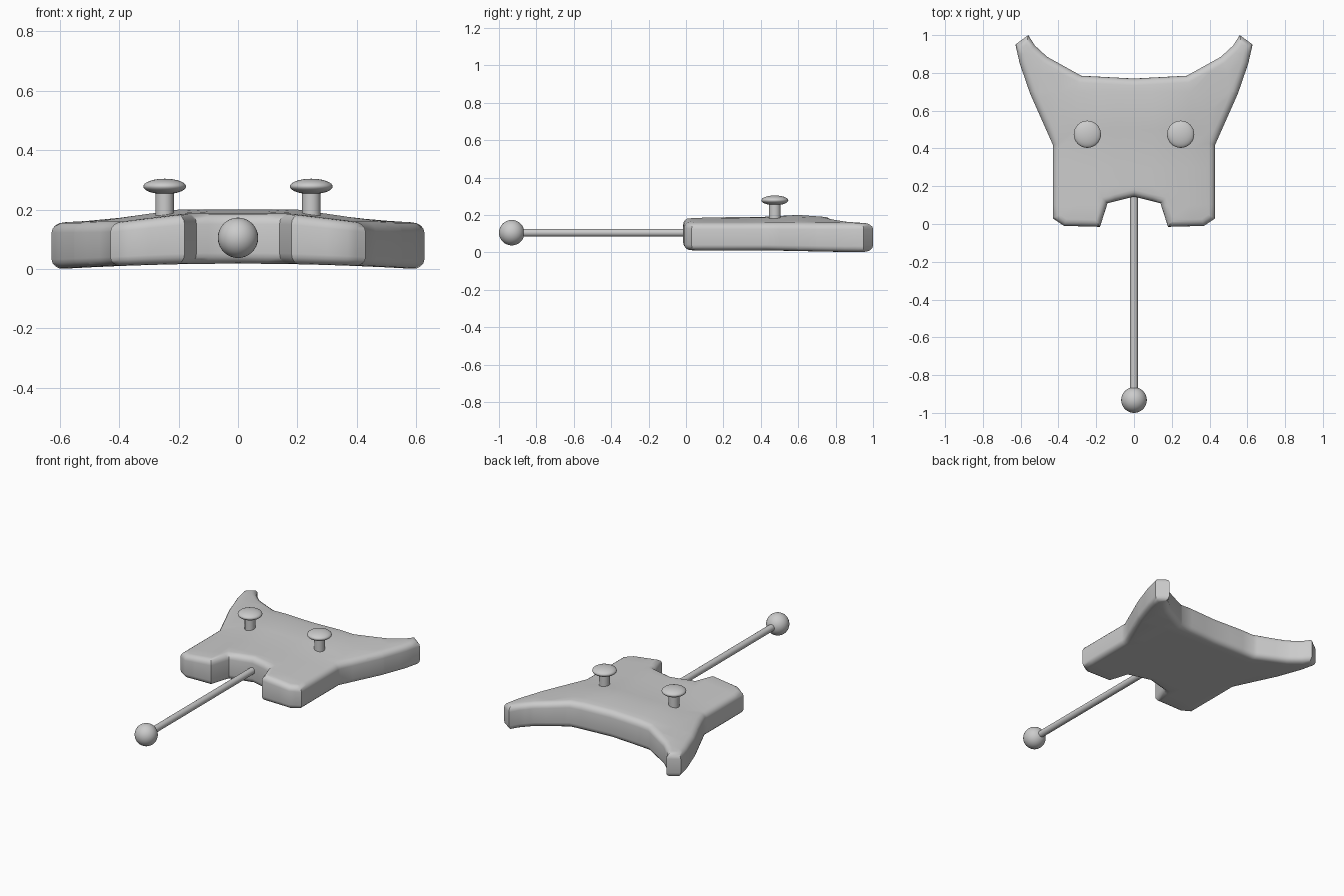
import bpy, bmesh, math
from mathutils import Vector

if "Cube" in bpy.data.objects:
    bpy.data.objects.remove(bpy.data.objects["Cube"])


def ramp(t, pts):
    # piecewise-linear lookup
    if t <= pts[0][0]:
        return pts[0][1]
    for (a, va), (b, vb) in zip(pts, pts[1:]):
        if t <= b:
            return va + (vb - va) * (t - a) / (b - a)
    return pts[-1][1]


def smooth(ob, angle=40):
    bpy.ops.object.select_all(action='DESELECT')
    ob.select_set(True)
    bpy.context.view_layer.objects.active = ob
    bpy.ops.object.shade_smooth_by_angle(angle=math.radians(angle))


# body: half outline mirrored, extruded and rounded
half = [(0.14, 0.11), (0.18, -0.015), (0.37, -0.01), (0.43, 0.03), (0.43, 0.42),
        (0.55, 0.69), (0.605, 0.85), (0.628, 0.95), (0.56, 1.0), (0.525, 0.945),
        (0.46, 0.885), (0.28, 0.785)]
outline = [(0, 0.145)] + half + [(0, 0.77)] + [(-x, y) for x, y in reversed(half)]
H = 0.17
bm = bmesh.new()
base = bm.faces.new([bm.verts.new((x, y, 0)) for x, y in outline])
ext = bmesh.ops.extrude_face_region(bm, geom=[base], use_keep_orig=True)
bmesh.ops.translate(bm, vec=(0, 0, H), verts=[g for g in ext['geom'] if isinstance(g, bmesh.types.BMVert)])
bmesh.ops.recalc_face_normals(bm, faces=bm.faces[:])
rims = [e for e in bm.edges if abs(e.verts[0].co.z - e.verts[1].co.z) < 1e-5]
bmesh.ops.bevel(bm, geom=rims, offset=0.036, segments=4, profile=0.5, affect='EDGES', clamp_overlap=True)

# slice the body so its top can be crowned
cuts = [((x / 10, 0, 0), (1, 0, 0)) for x in range(-5, 6)]
cuts += [((0, y / 10, 0), (0, 1, 0)) for y in range(1, 10)]
for co, no in cuts:
    bmesh.ops.bisect_plane(bm, geom=bm.verts[:] + bm.edges[:] + bm.faces[:],
                           plane_co=Vector(co), plane_no=Vector(no), dist=1e-5)
for v in bm.verts:
    x, y, z = abs(v.co.x), v.co.y, v.co.z
    reach = 0.43 + 0.2 * max(0, min(1, (y - 0.4) / 0.5))
    side = ramp(x / reach, [(0.4, 1), (1, 0)])
    top = 0.155 + side * ramp(y, [(0.0, 0.031), (0.4, 0.034), (0.6, 0.045), (0.8, 0.03), (1, 0.01)])
    bottom = 0.018 * (1 - min(1, x / 0.6) ** 2)
    v.co.z = bottom + z / H * (top - bottom)
me = bpy.data.meshes.new("body")
bm.to_mesh(me)
bm.free()
body = bpy.data.objects.new("body", me)
bpy.context.collection.objects.link(body)
smooth(body, 35)

# front rod with ball end
bpy.ops.mesh.primitive_cylinder_add(vertices=24, radius=0.021, depth=1.13, location=(0, -0.365, 0.105),
                                    rotation=(math.pi / 2, 0, 0))
rod = bpy.context.object
rod.name = "rod"
smooth(rod)
bpy.ops.mesh.primitive_uv_sphere_add(segments=32, ring_count=16, radius=0.068, location=(0, -0.932, 0.105))
ball = bpy.context.object
ball.name = "rod_ball"
smooth(ball)

# two mushroom knobs
for side, name in ((-1, "left"), (1, "right")):
    x, y = 0.247 * side, 0.475
    bpy.ops.mesh.primitive_cylinder_add(vertices=24, radius=0.031, depth=0.12, location=(x, y, 0.205))
    stem = bpy.context.object
    stem.name = name + "_knob_stem"
    smooth(stem)
    bpy.ops.mesh.primitive_uv_sphere_add(segments=32, ring_count=16, radius=1, location=(x, y, 0.278))
    cap = bpy.context.object
    cap.name = name + "_knob_cap"
    cap.scale = (0.072, 0.072, 0.026)
    smooth(cap)
